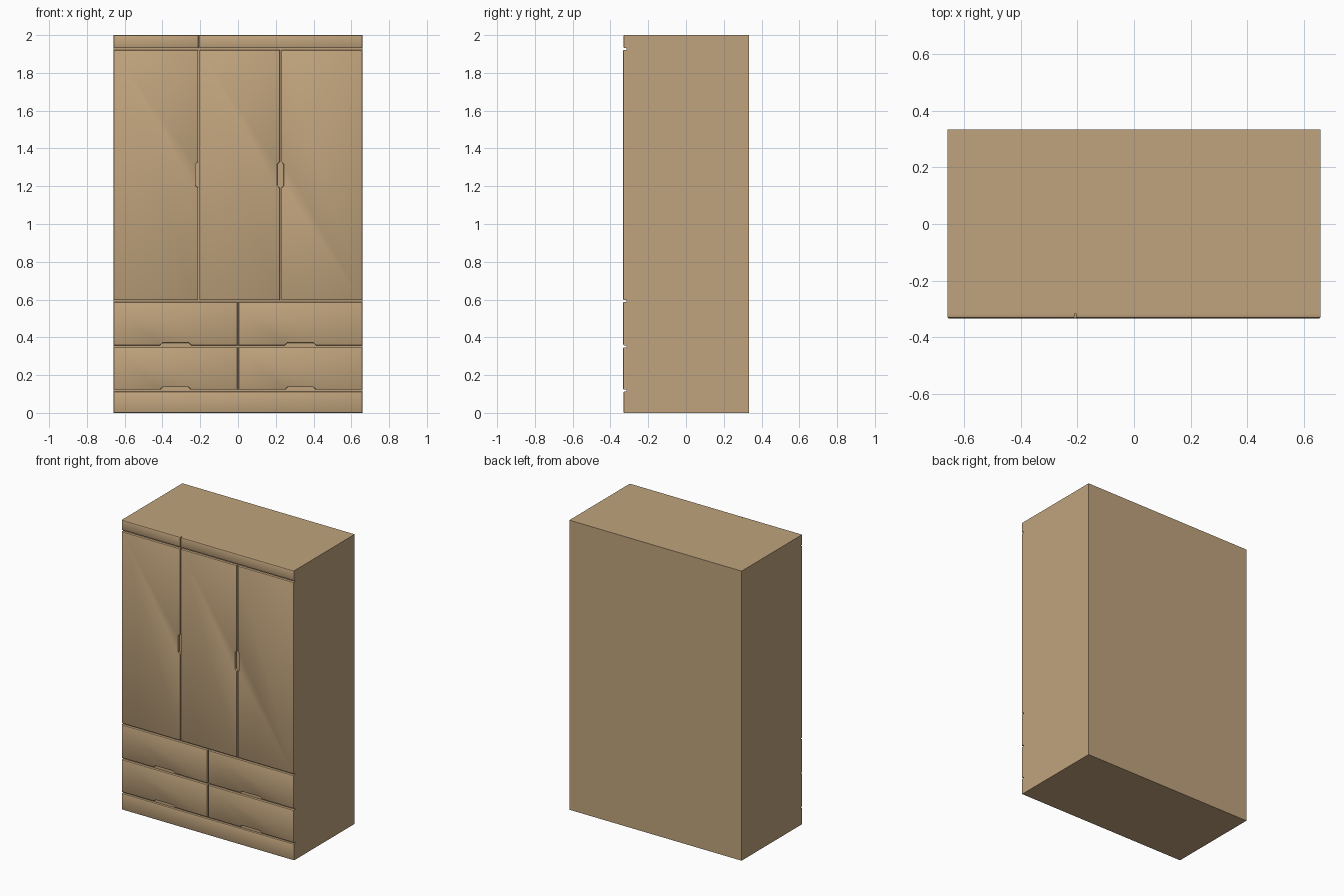
import bpy, bmesh
from mathutils import Vector

if "Cube" in bpy.data.objects:
    bpy.data.objects.remove(bpy.data.objects["Cube"])

W = 0.658            # half width
BACK = 0.333         # back of carcass
BODY = -0.316        # front of carcass (bottom of the grooves)

wood = bpy.data.materials.new("tan wood")
wood.diffuse_color = (0.53, 0.37, 0.205, 1)
wood.use_nodes = True
wood.node_tree.nodes["Principled BSDF"].inputs["Base Color"].default_value = wood.diffuse_color


def finish(bm, name):
    bmesh.ops.recalc_face_normals(bm, faces=bm.faces) if name == "carcass" else None
    me = bpy.data.meshes.new(name)
    bm.to_mesh(me)
    bm.free()
    ob = bpy.data.objects.new(name, me)
    bpy.context.collection.objects.link(ob)
    me.materials.append(wood)
    bpy.ops.object.select_all(action='DESELECT')
    ob.select_set(True)
    bpy.context.view_layer.objects.active = ob
    bpy.ops.object.shade_smooth_by_angle(angle=0.6)
    return ob


def panel(name, x0, x1, z0, z1, front=-0.333, notch=""):
    """Front panel with a rounded rim; notch letters B, L, R cut finger grips."""
    d, s = 0.013, 0.014          # grip depth, slope length
    pts = [(x0, z0)]
    if "B" in notch:
        c, h = (x0 + x1) / 2, 0.082
        pts += [(c - h, z0), (c - h + s, z0 + d), (c + h - s, z0 + d), (c + h, z0)]
    pts.append((x1, z0))
    if "R" in notch:
        pts += [(x1, 1.19), (x1 - d, 1.19 + s), (x1 - d, 1.33 - s), (x1, 1.33)]
    pts.append((x1, z1))
    pts.append((x0, z1))
    if "L" in notch:
        pts += [(x0, 1.33), (x0 + d, 1.33 - s), (x0 + d, 1.19 + s), (x0, 1.19)]
    bm = bmesh.new()
    face = bm.faces.new([bm.verts.new((x, BODY, z)) for x, z in pts])
    bm.normal_update()
    face = bmesh.ops.extrude_discrete_faces(bm, faces=[face])["faces"][0]
    bmesh.ops.translate(bm, verts=face.verts, vec=Vector((0, front + 0.006 - BODY, 0)))
    bm.normal_update()
    for t, dep in ((0.0015, 0.004), (0.0035, 0.002)):
        bmesh.ops.inset_region(bm, faces=[face], thickness=t, depth=dep,
                               use_even_offset=True)
        bm.normal_update()
    return finish(bm, name)


# carcass
bm = bmesh.new()
bmesh.ops.create_cube(bm, size=1)
for v in bm.verts:
    v.co = Vector((v.co.x * 2 * W, BACK if v.co.y > 0 else BODY, (v.co.z + 0.5) * 2))
finish(bm, "carcass")

# plinth and split cornice
panel("plinth", -W, W, 0, 0.113, -0.331)
panel("cornice_left", -W, -0.210, 1.931, 2.0, -0.331)
panel("cornice_right", -0.205, W, 1.931, 2.0, -0.331)

# doors
panel("door_left", -W, -0.211, 0.597, 1.921, notch="R")
panel("door_middle", -0.205, 0.222, 0.597, 1.921, notch="R")
panel("door_right", 0.229, W, 0.597, 1.921, notch="L")

# drawers, two rows of two
for row, (z0, z1) in enumerate(((0.123, 0.347), (0.358, 0.587))):
    panel(f"drawer_left_{row}", -W, -0.003, z0, z1, notch="B")
    panel(f"drawer_right_{row}", 0.003, W, z0, z1, notch="B")
